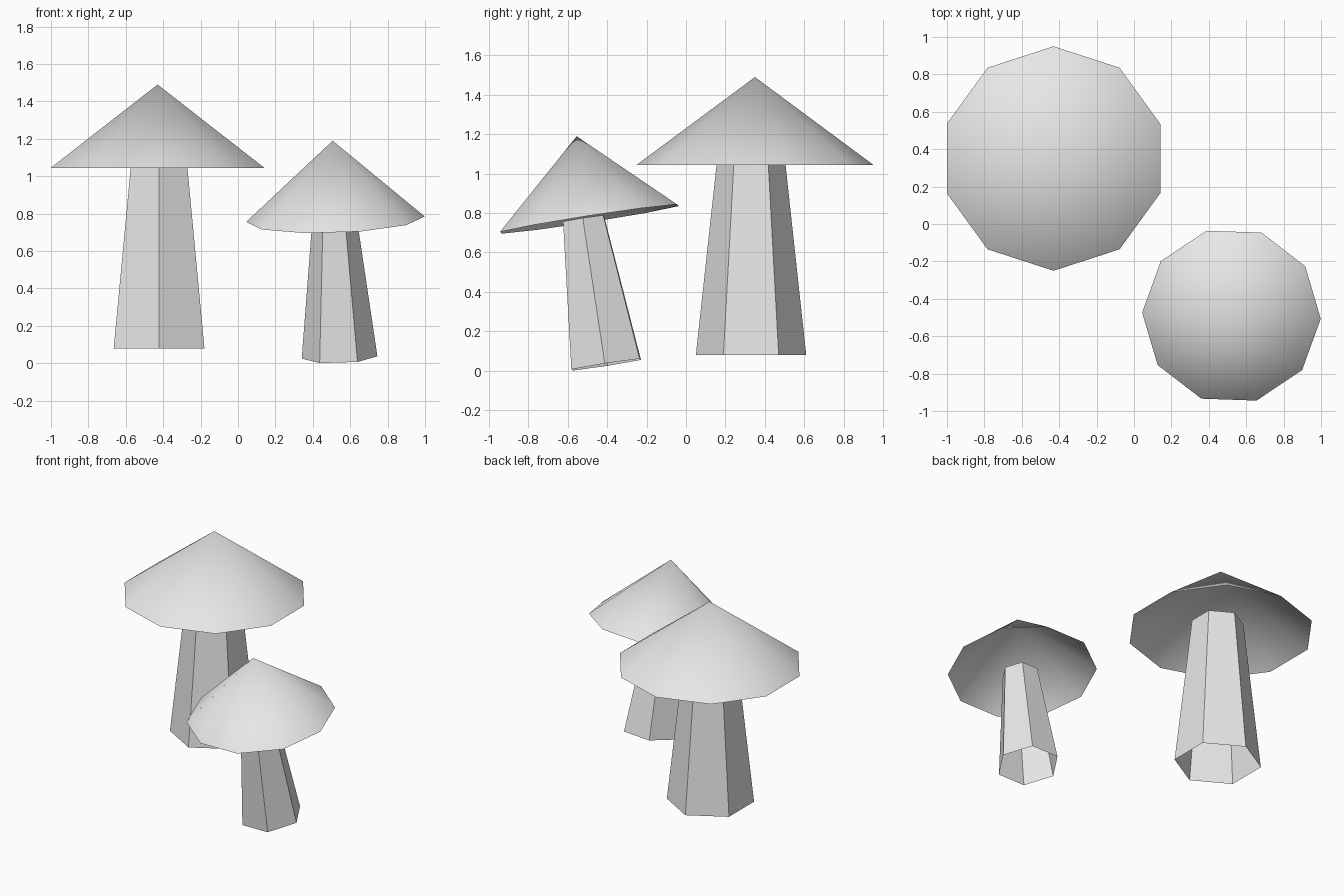
import bpy, bmesh
from math import radians, sin, cos, tau
from mathutils import Euler, Vector

cube = bpy.data.objects.get("Cube")
if cube:
    bpy.data.objects.remove(cube)

# One plain grey for everything
grey = bpy.data.materials.new("light_grey")
grey.use_nodes = True
grey.diffuse_color = (0.8, 0.8, 0.8, 1)
grey.node_tree.nodes["Principled BSDF"].inputs["Base Color"].default_value = (0.8, 0.8, 0.8, 1)


def ring(bm, sides, radius, z, phase):
    """Ring of vertices; a zero radius gives a single tip."""
    if radius == 0:
        return [bm.verts.new((0, 0, z))] * sides
    angles = [radians(phase) + tau * i / sides for i in range(sides)]
    return [bm.verts.new((radius * cos(a), radius * sin(a), z)) for a in angles]


def open_cone(name, sides, r_low, r_high, height, base, phase, tilt):
    """Cone or tapered tube without end faces, standing on its base centre."""
    bm = bmesh.new()
    low = ring(bm, sides, r_low, 0, phase)
    high = ring(bm, sides, r_high, height, phase)
    for i in range(sides):
        j = (i + 1) % sides
        corners = [low[i], low[j], high[j], high[i]]
        bm.faces.new(list(dict.fromkeys(corners)))
    mesh = bpy.data.meshes.new(name)
    bm.to_mesh(mesh)
    bm.free()
    mesh.materials.append(grey)
    obj = bpy.data.objects.new(name, mesh)
    obj.location = Vector(base)
    obj.rotation_euler = Euler([radians(t) for t in tilt])
    bpy.context.collection.objects.link(obj)
    bpy.ops.object.select_all(action="DESELECT")
    obj.select_set(True)
    bpy.context.view_layer.objects.active = obj
    bpy.ops.object.shade_smooth_by_angle(angle=radians(30))
    return obj


# Tall upright mushroom
upright = (0, 0, 0)
open_cone("large_stem", 6, 0.28, 0.167, 1.04, (-0.422, 0.33, 0.08), 90, upright)
open_cone("large_cap", 10, 0.60, 0, 0.445, (-0.43, 0.35, 1.045), 90, upright)

# Small mushroom leaning forward
lean = (8.8, -2.05, 0)
open_cone("small_stem", 6, 0.2025, 0.119, 0.75, (0.543, -0.405, 0.031), -2, lean)
open_cone("small_cap", 10, 0.478, 0, 0.425, (0.521, -0.49, 0.77), -2, lean)
